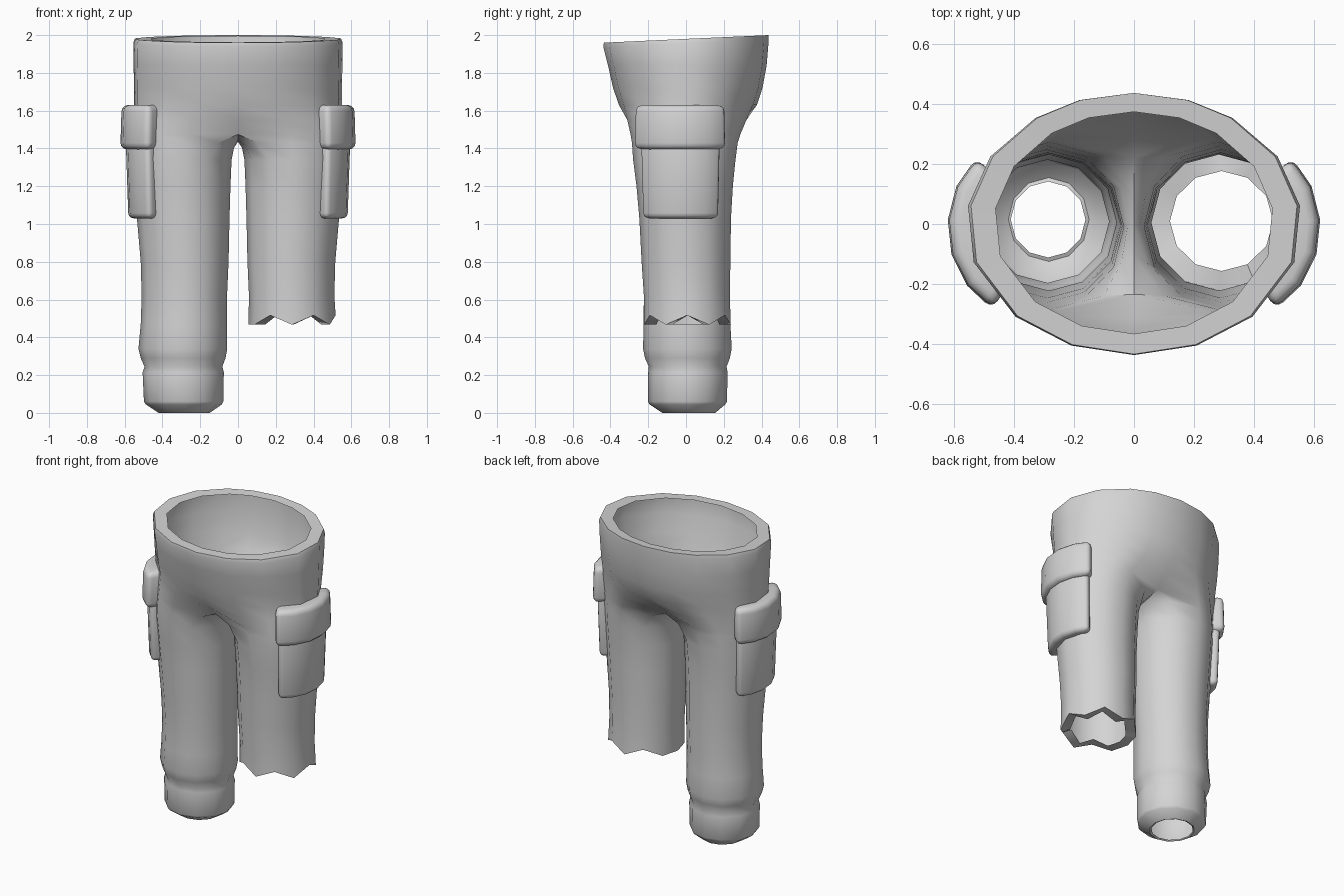
import bpy, bmesh, math

if "Cube" in bpy.data.objects:
    bpy.data.objects.remove(bpy.data.objects["Cube"])

cloth = bpy.data.materials.new("grey_cloth")
cloth.diffuse_color = (0.66, 0.66, 0.66, 1)
cloth.use_nodes = True
cloth.node_tree.nodes["Principled BSDF"].inputs["Base Color"].default_value = cloth.diffuse_color


def finish(obj, angle):
    """Apply modifiers, then smooth while keeping sharp edges."""
    obj.data.materials.append(cloth)
    bpy.ops.object.select_all(action='DESELECT')
    obj.select_set(True)
    bpy.context.view_layer.objects.active = obj
    bpy.ops.object.convert(target='MESH')
    bpy.ops.object.shade_smooth_by_angle(angle=math.radians(angle))


def new_object(name, bm):
    mesh = bpy.data.meshes.new(name)
    bm.to_mesh(mesh)
    bm.free()
    obj = bpy.data.objects.new(name, mesh)
    bpy.context.collection.objects.link(obj)
    return obj


def waist_ring(z, rx, yf, yb, tilt=0.0):
    """Half ellipse from front centre round the hip to back centre."""
    pts = []
    for i, deg in enumerate((-90, -68, -45, -17, 8, 31, 54, 71, 90)):
        a = math.radians(deg)
        s = math.sin(a)
        x = 0.0 if i in (0, 8) else rx * math.cos(a)
        pts.append((x, s * (yb if s > 0 else -yf), z + tilt * s))
    return pts


def leg_ring(z, xi, xo, yf, yb, ragged=False):
    """Twelve-sided leg section, starting at the inner front."""
    pts = []
    for i in range(12):
        a = math.radians(-120 + 30 * i)
        zz = z + (0.05 if ragged and i % 2 == 0 and i != 10 else 0)
        pts.append(((xi + xo) / 2 + (xo - xi) / 2 * math.cos(a),
                    (yf + yb) / 2 + (yb - yf) / 2 * math.sin(a), zz))
    return pts


# Hips: inner lip of the waistband, tilted rim, then down to the crotch
hips = [waist_ring(1.978, 0.467, -0.367, 0.375, 0.016),
        waist_ring(1.98, 0.55, -0.435, 0.438, 0.02),
        waist_ring(1.957, 0.56, -0.438, 0.438, 0.018),
        waist_ring(1.84, 0.558, -0.413, 0.427),
        waist_ring(1.72, 0.556, -0.386, 0.405),
        waist_ring(1.63, 0.555, -0.355, 0.375)]
thigh = leg_ring(1.34, 0.034, 0.55, -0.28, 0.262)


def blend(t, z, yf, yb):
    """Section between hip and thigh, with its own centre-line points."""
    ring = [tuple(p + (q - p) * t for p, q in zip(a, b))[:2] + (z,)
            for a, b in zip(hips[-1], thigh)]
    ring[0], ring[8] = (0, yf, z), (0, yb, z)
    return ring


low_hip = blend(0.38, 1.55, -0.31, 0.295)
crotch = blend(0.72, 1.475, -0.235, 0.22)
crotch += [(0, 0.11, 1.447), (0, 0, 1.435), (0, -0.11, 1.447)]
# Rounded step from crotch saddle into the leg
arch = [(a[0] + (b[0] - a[0]) * 0.62, a[1] + (b[1] - a[1]) * 0.55,
         a[2] + (b[2] - a[2]) * 0.33) for a, b in zip(crotch, thigh)]
hips.append(low_hip)

# Leg sections
upper = [arch, thigh,
         leg_ring(1.2, 0.04, 0.545, -0.262, 0.248),
         leg_ring(1.03, 0.045, 0.535, -0.247, 0.238),
         leg_ring(0.8, 0.05, 0.515, -0.235, 0.235),
         leg_ring(0.62, 0.058, 0.51, -0.223, 0.232)]
# Torn hem with a turned-in edge
torn_end = [leg_ring(0.467, 0.055, 0.517, -0.222, 0.237, True),
            leg_ring(0.467, 0.12, 0.465, -0.157, 0.177, True)]
# Gathered cuff with a turned-in bottom edge
cuff_end = [leg_ring(0.47, 0.058, 0.515, -0.225, 0.235),
            leg_ring(0.34, 0.057, 0.527, -0.227, 0.242),
            leg_ring(0.29, 0.066, 0.515, -0.217, 0.232),
            leg_ring(0.245, 0.083, 0.495, -0.197, 0.215),
            leg_ring(0.215, 0.075, 0.505, -0.2, 0.22),
            leg_ring(0.06, 0.078, 0.498, -0.202, 0.217),
            leg_ring(0.045, 0.085, 0.488, -0.193, 0.208),
            leg_ring(0.0, 0.15, 0.42, -0.125, 0.155),
            leg_ring(0.006, 0.162, 0.412, -0.112, 0.142)]

# Trousers: right side has a torn leg, left side a full leg with cuff
bm = bmesh.new()
for side, end in ((1, torn_end), (-1, cuff_end)):
    rings = [[bm.verts.new((side * x, y, z)) for x, y, z in ring]
             for ring in hips + [crotch] + upper + end]
    for top, low in zip(rings, rings[1:]):
        n = len(top)
        for i in range(8 if n == 9 else 12):
            j = (i + 1) % n
            quad = [top[i], low[i], low[j], top[j]]
            bm.faces.new(quad if side > 0 else quad[::-1])
bmesh.ops.remove_doubles(bm, verts=bm.verts, dist=0.0005)
finish(new_object("trousers", bm), 50)


def pocket(name, side, a0, a1, z0, z1, off0, off1, width):
    """Curved slab wrapped round the outer thigh, with rounded edges."""
    bm = bmesh.new()
    n = 5
    rows = []
    for k in range(n + 1):
        a = math.radians(a0 + (a1 - a0) * k / n)
        row = []
        for off, z in ((-0.02, z0), (off0, z0), (off1, z1), (-0.02, z1)):
            r = 0.252 + off
            row.append(bm.verts.new((side * (0.295 + r * math.cos(a)),
                                     -0.01 + r * math.sin(a), z)))
        rows.append(row)
    for p, q in zip(rows, rows[1:]):
        for i in range(3):          # open towards the leg
            quad = (p[i], q[i], q[i + 1], p[i + 1])
            bm.faces.new(quad if side > 0 else quad[::-1])
    for row, flip in ((rows[0], side < 0), (rows[-1], side > 0)):
        bm.faces.new(row[::-1] if flip else row)
    obj = new_object(name, bm)
    bevel = obj.modifiers.new("soft_edges", 'BEVEL')
    bevel.width = width
    bevel.segments = 3
    bevel.limit_method = 'ANGLE'
    bevel.angle_limit = math.radians(40)
    finish(obj, 50)


# Cargo pockets with overlapping flaps on both thighs
for label, side in (("right", 1), ("left", -1)):
    pocket(label + "_pocket", side, -53, 42, 1.03, 1.5, 0.034, 0.05, 0.028)
    pocket(label + "_pocket_flap", side, -57, 45, 1.395, 1.63, 0.077, 0.07, 0.034)
